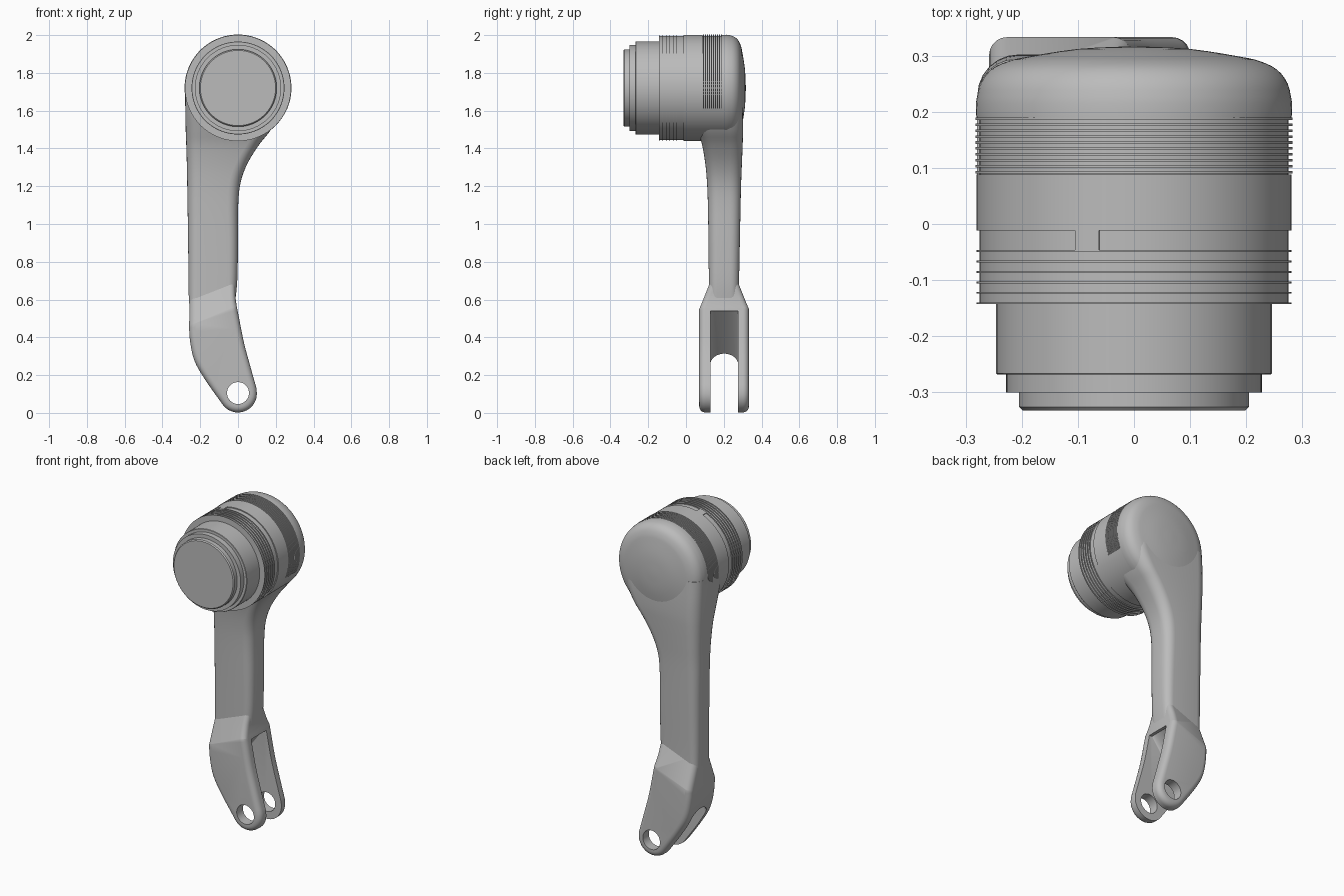
import bpy
import bmesh
from math import sin, cos, pi, tau, radians
from mathutils import Vector

if "Cube" in bpy.data.objects:
    bpy.data.objects.remove(bpy.data.objects["Cube"])

AXIS_Z = 1.72      # height of the barrel axis
RADIUS = 0.281     # main barrel radius

grey = bpy.data.materials.new("plain grey")
grey.use_nodes = True
COLOUR = (0.5, 0.5, 0.5, 1)
grey.diffuse_color = COLOUR
grey.node_tree.nodes["Principled BSDF"].inputs["Base Color"].default_value = COLOUR


def finish(name, bm):
    """Turn a bmesh into a named object with smooth shading and sharp edges."""
    bmesh.ops.recalc_face_normals(bm, faces=bm.faces)
    mesh = bpy.data.meshes.new(name)
    bm.to_mesh(mesh)
    bm.free()
    mesh.materials.append(grey)
    obj = bpy.data.objects.new(name, mesh)
    bpy.context.collection.objects.link(obj)
    shade(obj)
    return obj


def shade(obj):
    bpy.ops.object.select_all(action='DESELECT')
    obj.select_set(True)
    bpy.context.view_layer.objects.active = obj
    bpy.ops.object.shade_smooth_by_angle(angle=radians(32))


def loft(rings, cyclic=False, bm=None):
    """Skin closed rings of points; cap the ends unless cyclic."""
    bm = bm or bmesh.new()
    rows = [[bm.verts.new(p) for p in ring] for ring in rings]
    pairs = list(zip(rows, rows[1:]))
    if cyclic:
        pairs.append((rows[-1], rows[0]))
    else:
        bm.faces.new(rows[0])
        bm.faces.new(rows[-1])
    n = len(rows[0])
    for a, b in pairs:
        for i in range(n):
            j = (i + 1) % n
            bm.faces.new((a[i], a[j], b[j], b[i]))
    return bm


def sweep(profile, start=0, end=tau, steps=96, bm=None):
    """Turn a closed (radius, y) profile about the barrel axis."""
    full = end - start > tau - 0.01
    count = steps if full else steps + 1
    angles = [start + (end - start) * i / steps for i in range(count)]
    rings = [[(r * cos(a), y, AXIS_Z + r * sin(a)) for r, y in profile] for a in angles]
    return loft(rings, full, bm)


def band(y0, y1, r0, r1):
    return [(r0, y0), (r1, y0), (r1, y1), (r0, y1)]


def smooth_path(knots, steps=5):
    """Catmull-Rom interpolation through knots of any dimension."""
    pts = [Vector(k) for k in knots]
    pts = [pts[0] * 2 - pts[1]] + pts + [pts[-1] * 2 - pts[-2]]
    out = []
    for a, b, c, d in zip(pts, pts[1:], pts[2:], pts[3:]):
        for i in range(steps):
            t = i / steps
            out.append(0.5 * (2 * b + (c - a) * t + (2 * a - 5 * b + 4 * c - d) * t ** 2
                              + (3 * b - a - 3 * c + d) * t ** 3))
    return out + [pts[-2]]


# Barrel: stepped front, ring groove, grip channel and domed back
GROOVE = 0.275
profile = [(0, -0.332), (0.199, -0.332), (0.205, -0.326), (0.205, -0.3),
           (0.228, -0.3), (0.228, -0.268), (0.244, -0.268), (0.246, -0.266),
           (0.246, -0.143), (GROOVE, -0.143), (GROOVE, -0.012), (RADIUS, -0.012),
           (RADIUS, 0.088), (GROOVE, 0.088), (GROOVE, 0.19), (RADIUS, 0.19)]
profile += [tuple(p) for p in smooth_path(
    [(0.282, 0.215), (0.274, 0.25), (0.255, 0.275), (0.225, 0.29), (0.19, 0.298),
     (0.1, 0.312), (0, 0.317)], 3)]
bm = sweep(profile)
bmesh.ops.remove_doubles(bm, verts=bm.verts, dist=0.00001)
finish("barrel", bm)

# Thin fins around the front of the barrel
bm = bmesh.new()
for i in range(6):
    y = -0.143 + 0.0187 * i
    sweep(band(y, y + 0.003, 0.27, RADIUS), bm=bm)
finish("front_fins", bm)

# Raised key that interrupts the ring groove
key = pi / 2 + 0.305
finish("groove_key", sweep(band(-0.048, -0.012, 0.27, RADIUS), key - 0.08, key + 0.08, 6))

# Grip fins over the upper arc, and a plain sleeve filling the rest
LOW, HIGH = radians(-23), radians(203)
bm = bmesh.new()
for i in range(10):
    y = 0.09 + 0.0106 * i
    sweep(band(y, y + 0.0045, 0.27, 0.283), LOW, HIGH, 64, bm)
finish("grip_fins", bm)
finish("lower_sleeve", sweep(band(0.088, 0.19, 0.27, RADIUS), HIGH, LOW + tau, 40))


# Arm: rounded rectangular sections, flaring up into the barrel
def rounded_section(z, left, right, front, back, r):
    corners = [(right - r, back - r), (left + r, back - r),
               (left + r, front + r), (right - r, front + r)]
    ring = []
    for q, (cx, cy) in enumerate(corners):
        for k in range(7):
            a = (q + k / 6) * pi / 2
            ring.append((cx + r * cos(a), cy + r * sin(a), z))
    return ring


sections = [  # z, left, right, front, back, corner radius
    (0.58, -0.26, -0.016, 0.122, 0.28, 0.04),
    (0.7, -0.262, -0.004, 0.121, 0.281, 0.045),
    (0.9, -0.264, 0, 0.119, 0.285, 0.05),
    (1.1, -0.267, 0.001, 0.116, 0.289, 0.055),
    (1.22, -0.269, 0.014, 0.111, 0.292, 0.06),
    (1.32, -0.271, 0.05, 0.102, 0.296, 0.062),
    (1.42, -0.274, 0.112, 0.085, 0.3, 0.066),
    (1.5, -0.277, 0.175, 0.06, 0.302, 0.07),
    (1.6, -0.279, 0.225, 0.03, 0.3, 0.07),
    (1.72, -0.28, 0.24, 0.01, 0.294, 0.07)]
finish("arm", loft([rounded_section(*s) for s in smooth_path(sections, 4)]))

# Fork: curved outline with a round end, thickened from the arm
left_side = smooth_path([(-0.255, 0.68), (-0.258, 0.5), (-0.255, 0.39),
                         (-0.23, 0.275), (-0.17, 0.17), (-0.082, 0.045)])
round_end = [(0.1 * cos(a), 0.102 + 0.1 * sin(a))
             for a in (radians(227 + 12 * i) for i in range(12))]
right_side = smooth_path([(0.098, 0.13), (0.067, 0.24), (0.032, 0.37),
                          (0.006, 0.5), (-0.012, 0.6), (-0.015, 0.68)])
outline = [tuple(p) for p in left_side + round_end + right_side]
NEAR, FAR = 0.07, 0.333
bm = loft([[(x, y, z) for x, z in outline] for y in (NEAR, FAR)])

# Slanted shoulders, cut on both faces of the fork
for side, y in ((-1, NEAR), (1, FAR)):
    corner = Vector((-0.26, y, 0.46))
    along = Vector((0.25, 0, 0.1))
    slope = Vector((0, -side * 0.055, 0.14))
    normal = along.cross(slope)
    if normal.y * side < 0:
        normal.negate()
    geom = bm.verts[:] + bm.edges[:] + bm.faces[:]
    bmesh.ops.bisect_plane(bm, geom=geom, plane_co=corner, plane_no=normal, clear_outer=True)
    bmesh.ops.holes_fill(bm, edges=[e for e in bm.edges if e.is_boundary], sides=0)

# Round the outer rims
bmesh.ops.recalc_face_normals(bm, faces=bm.faces)
rims = [e for e in bm.edges if len(e.link_faces) == 2 and e.calc_face_angle() > radians(40)
        and min(v.co.z for v in e.verts) < 0.67]
bmesh.ops.bevel(bm, geom=rims, offset=0.032, segments=5, profile=0.5,
                affect='EDGES', clamp_overlap=True)
fork = finish("fork", bm)


# Fork slot with a sloping roof that becomes an arch, and the pin hole
def slot_ring(x):
    low = min(x + 0.02, 0)
    top = 0.54 + 1.02 * low
    drop = 0.001 + min(-0.33 * low, 0.071)
    arch = [(x, 0.2025 + 0.0725 * cos(t), top - drop + drop * sin(t))
            for t in (pi * i / 16 for i in range(17))]
    return [(x, 0.275, -0.1)] + arch + [(x, 0.13, -0.1)]


slot = finish("slot_cutter", loft([slot_ring(x) for x in (-0.35, -0.235, -0.02, 0.2)]))
hole = finish("hole_cutter", loft([
    [(0.058 * cos(tau * i / 48), y, 0.105 + 0.058 * sin(tau * i / 48)) for i in range(48)]
    for y in (0, 0.4)]))
for cutter in (slot, hole):
    cutter.hide_render = True
    cut = fork.modifiers.new(cutter.name, 'BOOLEAN')
    cut.operation = 'DIFFERENCE'
    cut.solver = 'EXACT'
    cut.object = cutter
    bpy.context.view_layer.objects.active = fork
    bpy.ops.object.modifier_apply(modifier=cut.name)
    bpy.data.objects.remove(cutter)
shade(fork)
